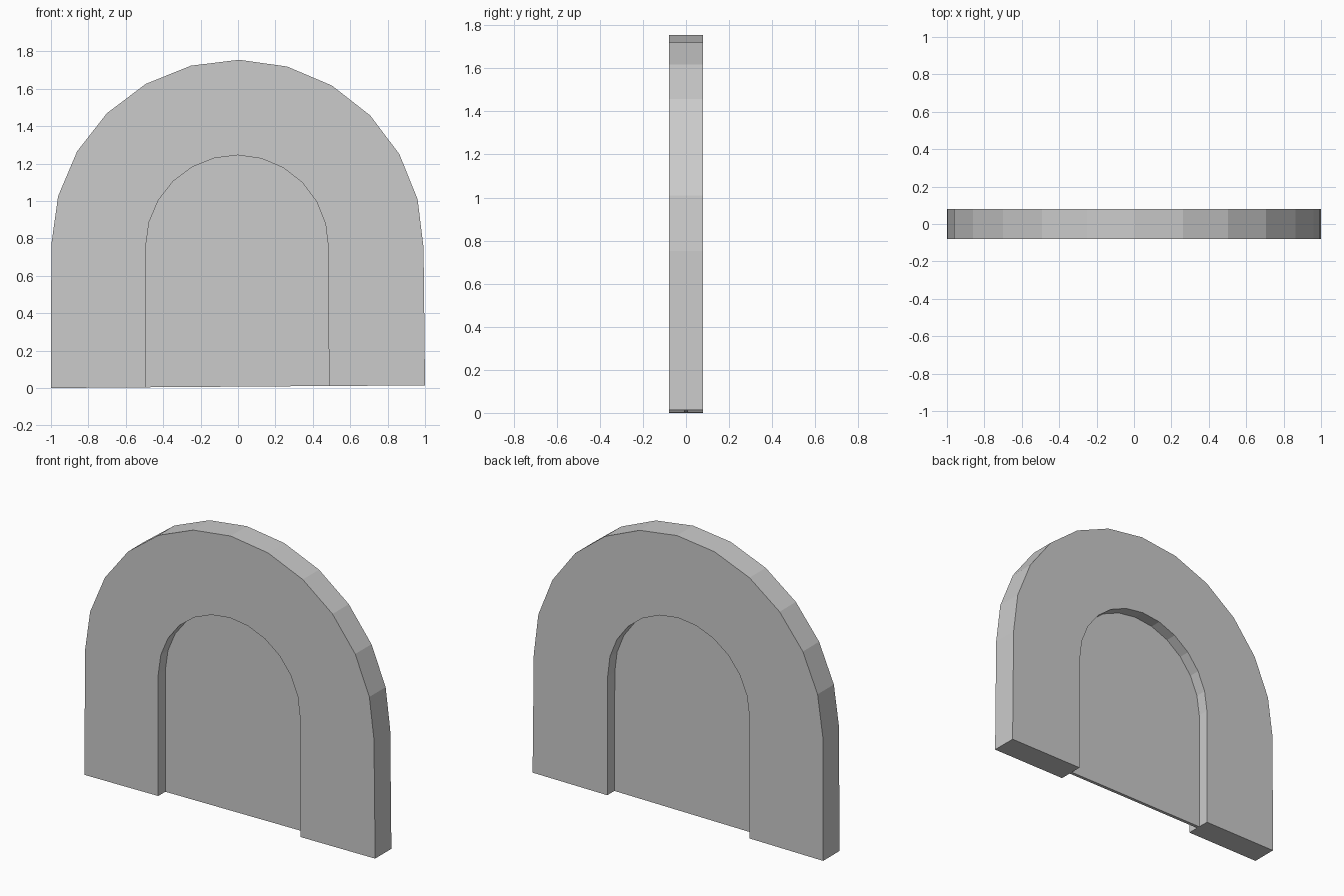
import bpy, bmesh
from math import sin, cos, pi, radians

if "Cube" in bpy.data.objects:
    bpy.data.objects.remove(bpy.data.objects["Cube"])

SEGS = 12
TILT = radians(0.5)   # slight lean of the rounded top


def arch_line(cx, cz, r, left_foot, right_foot):
    """Left foot, half-circle, right foot as (x, z) points."""
    arc = []
    for i in range(SEGS + 1):
        a = pi - pi * i / SEGS - TILT
        arc.append((cx + r * cos(a), cz + r * sin(a)))
    return [left_foot] + arc + [right_foot]


def make_object(name, build):
    bm = bmesh.new()
    build(bm)
    bmesh.ops.recalc_face_normals(bm, faces=bm.faces)
    mesh = bpy.data.meshes.new(name)
    bm.to_mesh(mesh)
    bm.free()
    obj = bpy.data.objects.new(name, mesh)
    bpy.context.collection.objects.link(obj)
    return obj


outer = arch_line(-0.003, 0.76, 0.995, (-1.0, 0.0), (1.0, 0.014))
inner = arch_line(-0.005, 0.757, 0.488, (-0.493, 0.004), (0.486, 0.011))


# thick arch frame: a four-sided section swept along the two lines
def build_frame(bm):
    rings = []
    for (ox, oz), (ix, iz) in zip(outer, inner):
        rings.append([bm.verts.new(p) for p in (
            (ox, -0.08, oz), (ox, 0.08, oz), (ix, 0.08, iz), (ix, -0.08, iz))])
    for a, b in zip(rings, rings[1:]):
        for k in range(4):
            j = (k + 1) % 4
            bm.faces.new((a[k], a[j], b[j], b[k]))
    bm.faces.new(rings[0])
    bm.faces.new(rings[-1])


# thin panel filling the opening, set back from both faces
def build_panel(bm):
    front = [bm.verts.new((x, -0.01, z)) for x, z in inner]
    back = [bm.verts.new((x, 0.01, z)) for x, z in inner]
    bm.faces.new(front)
    bm.faces.new(back)
    bm.faces.new((front[0], front[-1], back[-1], back[0]))
    for i in range(len(inner) - 1):
        bm.faces.new((front[i], front[i + 1], back[i + 1], back[i]))


make_object("arch_frame", build_frame)
make_object("recessed_panel", build_panel)
